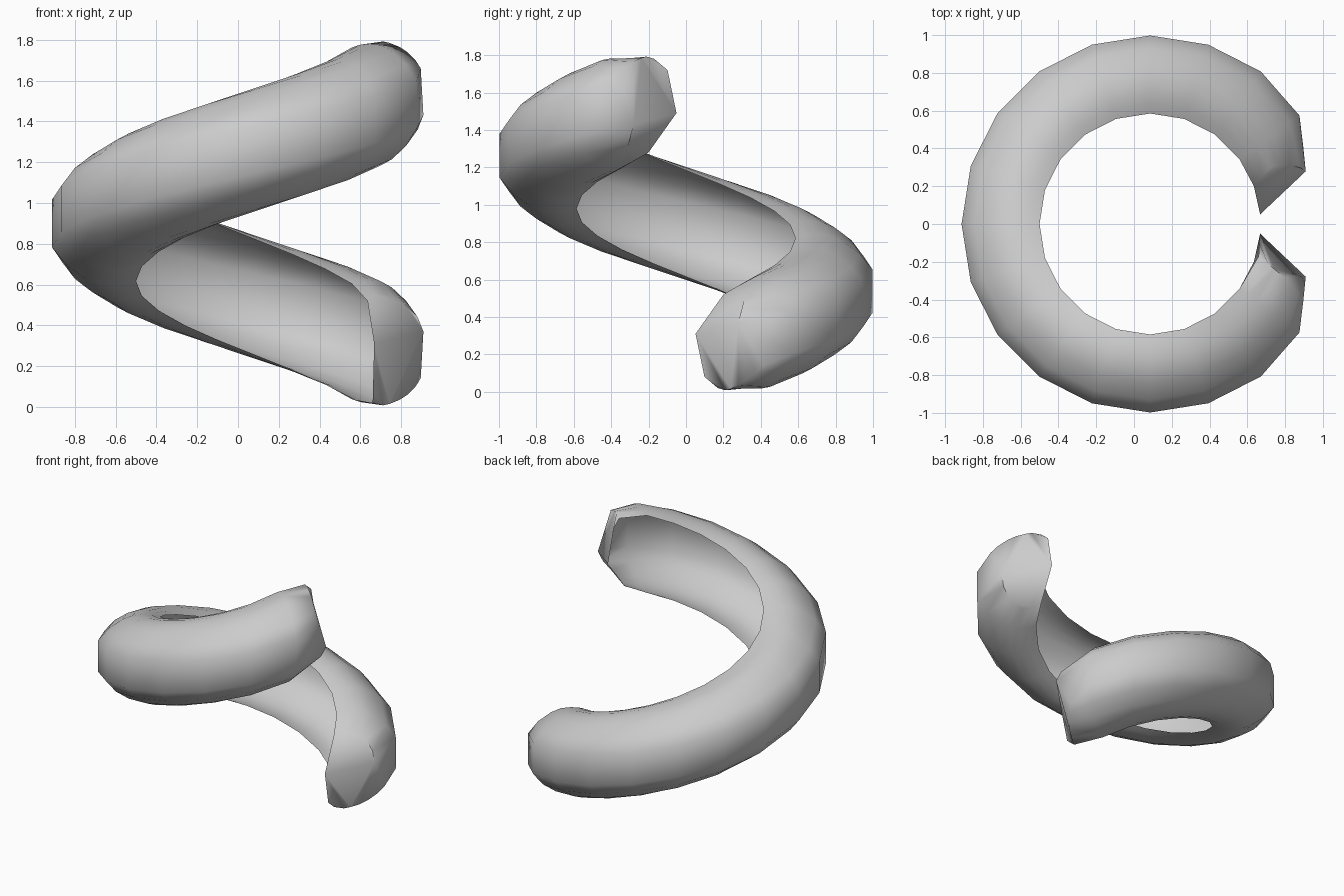
import bpy, bmesh
from math import sin, cos, radians

if "Cube" in bpy.data.objects:
    bpy.data.objects.remove(bpy.data.objects["Cube"])

CX, SLOPE = 0.085, 0.362 / 90      # axis position, rise per degree
START, STEPS = 36, 16

# Upper half of the open C-shaped section (radius, height), mirrored below
half = [(.585, .283), (.64, .297), (.70, .302), (.77, .295), (.84, .265), (.93, .20), (.998, .115)]
section = half + [(r, -z) for r, z in reversed(half)]

# Blunt tip at the lower end (radius, angle, z), same order as section
tip = [(.585, 20, .52), (.64, 23, .55), (.70, 25, .55), (.75, 24.5, .535), (.80, 23, .50),
       (.85, 20.5, .44), (.87, 18.7, .37),
       (.91, 27, .14), (.87, 25.5, .10), (.81, 23, .06), (.76, 21.5, .035), (.70, 20, .015),
       (.66, 18.6, .008), (.60, 16.5, .02)]
nose = [(.585, 9.7, .08), (.585, 5, .31)]      # foremost rim points


def point(r, angle, z):
    a = radians(angle)
    return (CX + r * cos(a), r * sin(a), z)


def ring(angle, squash):
    mid = 0.9 + (angle - 180) * SLOPE
    return [point(.585 + (r - .585) * squash, angle, mid + z) for r, z in section]


def flip(p):
    return (p[0], -p[1], 1.8 - p[2])


bm = bmesh.new()


def verts(points):
    return [bm.verts.new(p) for p in points]


# Rings along the helix, with a tip at each end (half-turn symmetry about x)
low = [point(*p) for p in tip]
loops = [verts(low)]
for i in range(STEPS + 1):
    angle = START + (360 - 2 * START) * i / STEPS
    loops.append(verts(ring(angle, .95 if i in (0, STEPS) else 1)))
loops.append(verts([flip(p) for p in reversed(low)]))

# Outer shell, left open towards the axis
for a, b in zip(loops, loops[1:]):
    for i in range(len(section) - 1):
        bm.faces.new((a[i], a[i + 1], b[i + 1], b[i]))

# Rounded noses closing both ends: an upper and a lower facet meeting in a ridge
h = len(half)
front = [point(*p) for p in nose]
caps = []
for loop, pts in ((loops[0], front), (loops[-1][::-1], [flip(p) for p in front])):
    under, foremost = verts(pts)
    caps.append(bm.faces.new(loop[:h] + [foremost]))
    caps.append(bm.faces.new(loop[h - 1:] + [under, foremost]))
bmesh.ops.triangulate(bm, faces=caps)
bmesh.ops.recalc_face_normals(bm, faces=bm.faces[:])
mesh = bpy.data.meshes.new("helix_channel")
bm.to_mesh(mesh)
bm.free()
coil = bpy.data.objects.new("helix_channel", mesh)
bpy.context.collection.objects.link(coil)

# Smooth shading
bpy.context.view_layer.objects.active = coil
coil.select_set(True)
bpy.ops.object.shade_smooth_by_angle(angle=radians(70))
